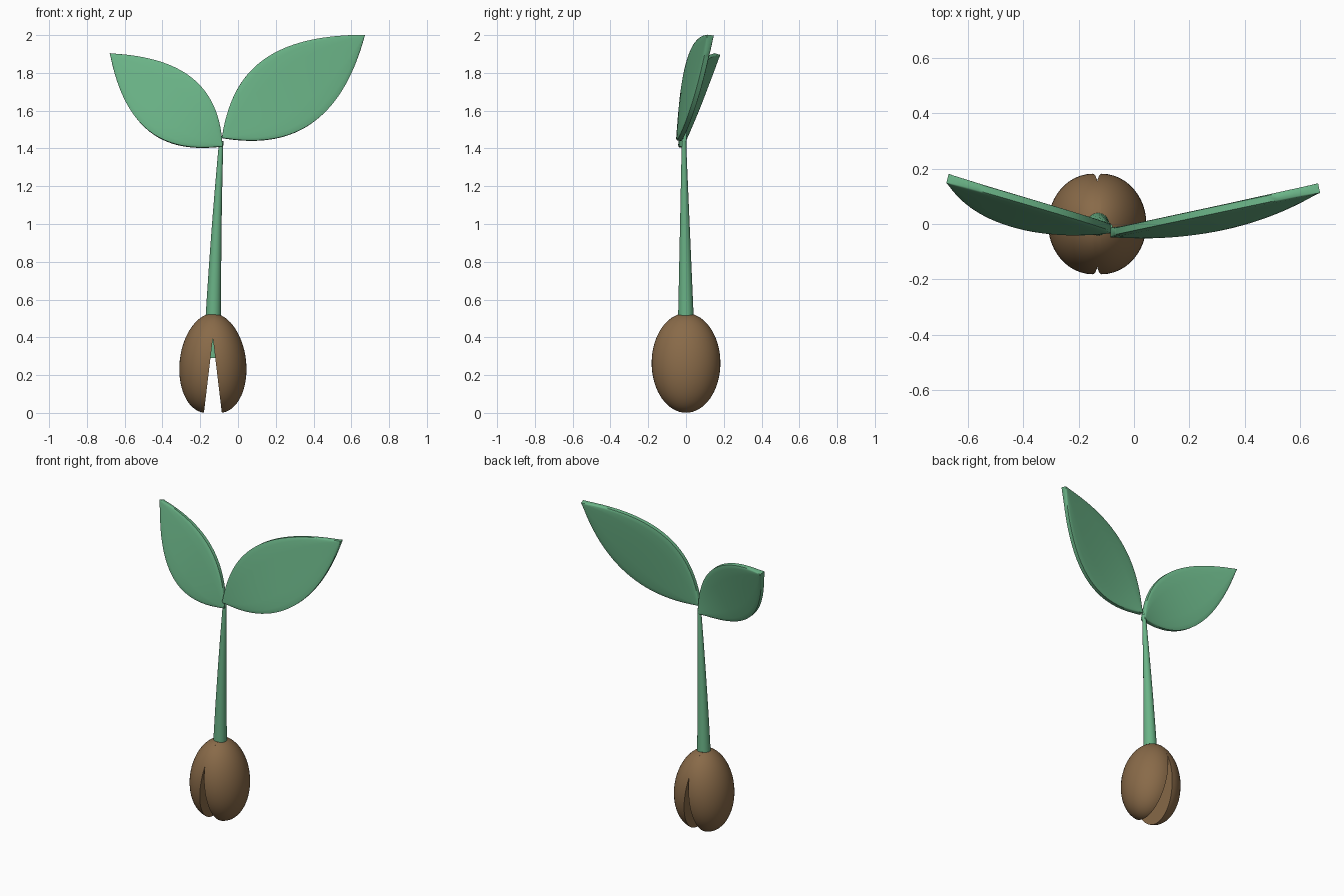
import bpy, bmesh, math
from mathutils import Vector, Matrix

if "Cube" in bpy.data.objects:
    bpy.data.objects.remove(bpy.data.objects["Cube"])


def material(name, rgb):
    m = bpy.data.materials.new(name)
    m.diffuse_color = (*rgb, 1)
    m.use_nodes = True
    m.node_tree.nodes["Principled BSDF"].inputs["Base Color"].default_value = m.diffuse_color
    return m


GREEN = material("leaf green", (0.144, 0.45, 0.24))
BROWN = material("seed brown", (0.25, 0.145, 0.066))


def finish(name, bm, mat, angle=45):
    bmesh.ops.recalc_face_normals(bm, faces=bm.faces)
    me = bpy.data.meshes.new(name)
    bm.to_mesh(me)
    bm.free()
    ob = bpy.data.objects.new(name, me)
    bpy.context.collection.objects.link(ob)
    me.materials.append(mat)
    bpy.ops.object.select_all(action='DESELECT')
    ob.select_set(True)
    bpy.context.view_layer.objects.active = ob
    bpy.ops.object.shade_smooth_by_angle(angle=math.radians(angle))


def loft(bm, rings, cap):
    rows = [[bm.verts.new(p) for p in r] for r in rings]
    n = len(rows[0])
    for a, b in zip(rows, rows[1:]):
        for i in range(n):
            bm.faces.new((a[i], a[(i + 1) % n], b[(i + 1) % n], b[i]))
    if cap:
        bm.faces.new(rows[0])
        bm.faces.new(rows[-1])


def bezier(p, t):
    u = 1 - t
    w = (u**3, 3 * u * u * t, 3 * u * t * t, t**3)
    return sum((Vector(q) * k for q, k in zip(p, w)), Vector())


# Seed halves, split open at the bottom and hinged near the top
def seed_half(name, side):
    bm = bmesh.new()
    bmesh.ops.create_uvsphere(bm, u_segments=48, v_segments=32, radius=1)
    bmesh.ops.scale(bm, vec=(0.16, 0.182, 0.265), verts=bm.verts)
    bmesh.ops.bisect_plane(bm, geom=bm.verts[:] + bm.edges[:] + bm.faces[:], dist=1e-5,
                           plane_co=(0, 0, 0), plane_no=(-side, 0, 0), clear_outer=True)
    bmesh.ops.holes_fill(bm, edges=[e for e in bm.edges if e.is_boundary], sides=0)
    pivot = Matrix.Translation((-0.133, 0, 0.398))
    turn = Matrix.Rotation(-side * math.radians(6.8), 4, 'Y')
    bm.transform(pivot @ turn @ Matrix.Translation((0, 0, -0.135)))
    finish(name, bm, BROWN)


seed_half("seed_half_left", -1)
seed_half("seed_half_right", 1)

# Tapered, slightly bent stem
bm = bmesh.new()
rings = []
for i in range(17):
    z = 0.29 + (1.44 - 0.29) * i / 16
    f = max(0, (z - 0.45) / 0.97)
    x = -0.132 + 0.026 * f + 0.016 * f * f
    r = 0.043 - 0.031 * f
    rings.append([(x + r * math.cos(a), -0.011 * f + r * math.sin(a), z)
                  for a in (k * math.tau / 24 for k in range(24))])
loft(bm, rings, True)
finish("stem", bm, GREEN)


# Leaf blades lofted between an upper and a lower edge curve
def leaf(name, upper, lower, steps=40):
    profile = [(0, .012), (.03, .015), (.08, .017), (.25, .018), (.5, .018),
               (.75, .018), (.92, .017), (.97, .015), (1, .012)]
    section = profile + [(s, -h) for s, h in reversed(profile)]
    rings = []
    for i in range(steps + 1):
        t = (1 - math.cos(math.pi * i / steps)) / 2
        c = min(max(t, 0.03), 0.97)
        along = bezier(upper, c + .01) + bezier(lower, c + .01) \
            - bezier(upper, c - .01) - bezier(lower, c - .01)
        normal = along.cross(bezier(upper, c) - bezier(lower, c)).normalized()
        up, low = bezier(upper, t), bezier(lower, t)
        rings.append([up.lerp(low, s) + normal * h for s, h in section])
    bm = bmesh.new()
    loft(bm, rings, False)
    bmesh.ops.remove_doubles(bm, verts=bm.verts, dist=1e-5)
    finish(name, bm, GREEN, 50)


leaf("leaf_right",
     [(-.085, -.03, 1.455), (-.04, -.02, 1.75), (.10, .01, 2.0), (.67, .13, 2.0)],
     [(-.085, -.03, 1.455), (.30, -.063, 1.39), (.55, .05, 1.55), (.67, .13, 2.0)])
leaf("leaf_left",
     [(-.083, -.015, 1.41), (-.095, -.005, 1.70), (-.25, .043, 1.88), (-.675, .165, 1.90)],
     [(-.083, -.015, 1.41), (-.35, -.055, 1.38), (-.59, .013, 1.45), (-.675, .165, 1.90)])
